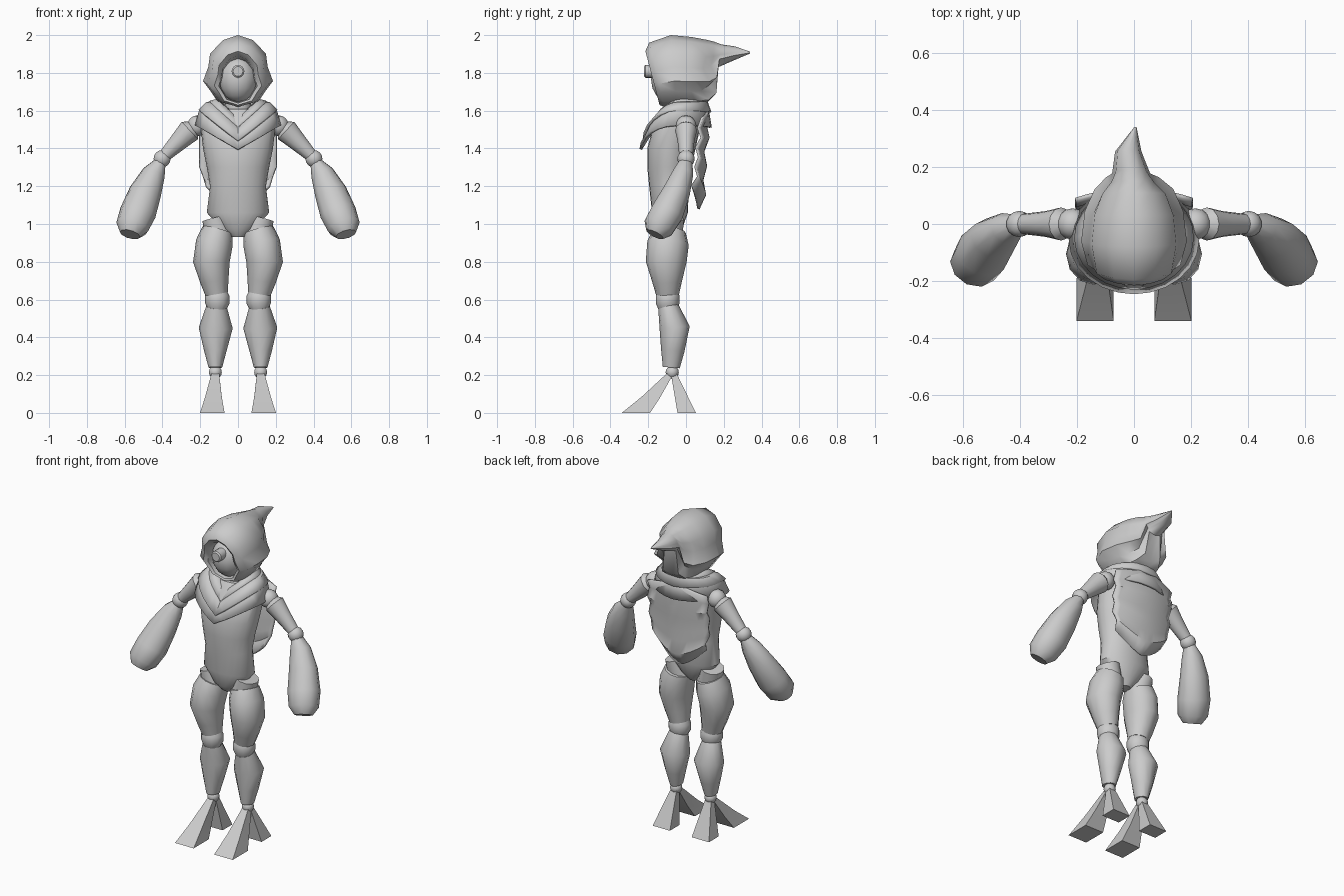
import bpy, bmesh
from math import sin, cos, pi, radians
from mathutils import Vector

if "Cube" in bpy.data.objects:
    bpy.data.objects.remove(bpy.data.objects["Cube"])


def finish(name, bm, angle=40, thick=0):
    bmesh.ops.recalc_face_normals(bm, faces=bm.faces)
    me = bpy.data.meshes.new(name)
    bm.to_mesh(me)
    bm.free()
    ob = bpy.data.objects.new(name, me)
    bpy.context.collection.objects.link(ob)
    if thick:
        m = ob.modifiers.new("thickness", "SOLIDIFY")
        m.thickness, m.offset = thick, 0
    bpy.ops.object.select_all(action="DESELECT")
    ob.select_set(True)
    bpy.context.view_layer.objects.active = ob
    bpy.ops.object.shade_smooth_by_angle(angle=radians(angle))
    return ob


def loft(name, rings, caps=(True, True), closed=True, angle=40, thick=0):
    """Skin a list of equal-length point rings."""
    bm = bmesh.new()
    rows = [[bm.verts.new(p) for p in r] for r in rings]
    n = len(rows[0])
    for a, b in zip(rows, rows[1:]):
        for i in range(n if closed else n - 1):
            j = (i + 1) % n
            bm.faces.new((a[i], a[j], b[j], b[i]))
    if caps[0]:
        bm.faces.new(rows[0])
    if caps[1]:
        bm.faces.new(rows[-1])
    return finish(name, bm, angle, thick)


def tube(name, path, s=1, n=12):
    """Limb along (x, y, z, rx, ry) stations, mirrored by s."""
    pts = [Vector(p[:3]) for p in path]
    rings = []
    for i, p in enumerate(path):
        d = (pts[min(i + 1, len(pts) - 1)] - pts[max(i - 1, 0)]).normalized()
        u = Vector((1, 0, 0))
        u = (u - d * u.dot(d)).normalized()
        v = d.cross(u)
        ring = [pts[i] + u * p[3] * cos(2 * pi * k / n) + v * p[4] * sin(2 * pi * k / n) for k in range(n)]
        rings.append([(q.x * s, q.y, q.z) for q in ring])
    return loft(name, rings)


def girth(rx, yf, yb, zs, zf=None, zb=None, n=24):
    """Body ring; its height can dip in a V at front and back."""
    zf, zb = zs if zf is None else zf, zs if zb is None else zb
    out = []
    for k in range(n):
        a = 2 * pi * k / n
        c, t = cos(a), sin(a)
        end = zf if t < 0 else zb
        out.append((rx * c, (yf + yb) / 2 + (yb - yf) / 2 * t, zs + (end - zs) * (1 - abs(c))))
    return out


def ball(name, loc, r, squash=1):
    bm = bmesh.new()
    bmesh.ops.create_uvsphere(bm, u_segments=14, v_segments=8, radius=r)
    for v in bm.verts:
        v.co = Vector((v.co.x, v.co.y, v.co.z * squash)) + Vector(loc)
    return finish(name, bm)


def rect(x, w, y0, y1, z):
    return [(x - w, y0, z), (x + w, y0, z), (x + w, y1, z), (x - w, y1, z)]


# Torso, pelvis and neck
loft("torso", [girth(*r) for r in (
    (.035, -.13, -.05, .93), (.09, -.165, -.02, .975), (.165, -.18, .01, 1.06), (.148, -.195, .015, 1.2),
    (.165, -.205, .03, 1.3), (.185, -.205, .05, 1.4), (.2, -.17, .08, 1.53), (.12, -.11, .06, 1.61))])
tube("neck", [(0, -.03, 1.55, .07, .06), (0, -.03, 1.72, .07, .06)])

# Layered scarf
layers = [
    [(.14, -.14, .08, 1.63, 1.53, 1.63), (.2, -.2, .115, 1.6, 1.46, 1.6), (.222, -.24, .13, 1.52, 1.395, 1.51)],
    [(.1, -.1, .06, 1.645, 1.55, 1.65), (.165, -.175, .11, 1.64, 1.5, 1.645), (.205, -.225, .128, 1.6, 1.44, 1.59)],
    [(.08, -.08, .05, 1.63, 1.56, 1.63), (.115, -.13, .08, 1.655, 1.55, 1.66), (.15, -.17, .11, 1.645, 1.51, 1.64)],
]
for i, lay in enumerate(layers):
    loft(f"scarf_layer_{i + 1}", [girth(*r) for r in lay], caps=(False, False), thick=.014)

# Back cape with chevron folds and a pointed hem
cape, folds = [], (.12, .1, .118, .09, .105, .085, .1, .065)
for i, y in enumerate(folds):
    t = i / (len(folds) - 1)
    row = []
    for k in range(13):
        u = k / 6 - 1
        top, hem = 1.61 - .05 * abs(u), 1.08 + .12 * abs(u) ** 1.5
        row.append(((.205 - .04 * max(0, t - .7) / .3) * u, y - .035 * u * u, top + (hem - top) * t))
    cape.append(row)
loft("cape", cape, caps=(False, False), closed=False, thick=.014)

# Hood: front outline swept back into a swept tail (x, height 0-1, back fold)
half = [(0, 1, 0), (.08, .93, 0), (.148, .74, 0), (.157, .56, -.015), (.185, .36, .02),
        (.145, .22, -.02), (.11, .08, .02), (0, 0, 0)]
outline = half + [(-x, h, f) for x, h, f in half[-2:0:-1]]
hood = []
# y top, y bottom, z top, z bottom, width scale, fold amount, x shift
for yt, yb, zt, zb, w, f, dx in (
        (-.1, -.06, 1.87, 1.65, .5, 0, 0), (-.19, -.135, 1.89, 1.64, .55, 0, 0),
        (-.215, -.14, 1.915, 1.63, .68, 0, 0), (-.195, -.115, 1.96, 1.62, .88, 0, 0),
        (-.08, -.05, 2, 1.62, 1, 0, 0), (.03, .04, 1.99, 1.62, .93, .5, 0), (.11, .1, 1.975, 1.63, .74, 1, 0),
        (.15, .14, 1.965, 1.67, .5, 1, -.005), (.19, .17, 1.95, 1.83, .36, 0, -.01),
        (.26, .25, 1.94, 1.865, .25, 0, -.02), (.34, .34, 1.912, 1.903, .02, 0, .005)):
    hood.append([(x * w + dx, yb + (yt - yb) * h + fo * f, zb + (zt - zb) * h) for x, h, fo in outline])
loft("hood", hood, caps=(False, True), angle=50)

# Face and single eye
face = ball("face", (0, 0, 0), .1, 1.22)
face.location = (0, -.085, 1.765)
tube("eye", [(0, -.15, 1.808, .034, .034), (0, -.215, 1.808, .034, .034), (0, -.222, 1.808, .026, .026)], n=16)

for s, side in ((-1, "right"), (1, "left")):
    # Arm
    ball(f"{side}_shoulder", (.215 * s, 0, 1.52), .055)
    tube(f"{side}_upper_arm", [(.235, 0, 1.51, .04, .04), (.255, 0, 1.495, .063, .058),
                               (.31, 0, 1.44, .05, .045), (.385, 0, 1.365, .034, .036)], s)
    ball(f"{side}_elbow", (.402 * s, 0, 1.345), .046)
    tube(f"{side}_forearm", [(.41, 0, 1.33, .03, .035), (.445, -.015, 1.27, .062, .056),
                             (.49, -.05, 1.17, .086, .075), (.53, -.1, 1.06, .097, .09),
                             (.56, -.145, .985, .088, .085), (.572, -.165, .945, .055, .05)], s, n=10)
    # Leg
    tube(f"{side}_hip", [(.1, -.09, .93, .075, .07), (.125, -.085, 1.03, .065, .075)], s)
    tube(f"{side}_thigh", [(.108, -.085, .965, .083, .085), (.125, -.095, .9, .098, .11),
                           (.141, -.105, .8, .097, .108), (.125, -.1, .7, .076, .08),
                           (.113, -.098, .63, .06, .062)], s)
    tube(f"{side}_knee", [(.11, -.097, .65, .05, .05), (.11, -.097, .62, .065, .063),
                          (.11, -.097, .58, .065, .063), (.112, -.095, .55, .05, .05)], s)
    tube(f"{side}_shin", [(.114, -.095, .565, .054, .054), (.118, -.06, .45, .09, .08),
                          (.12, -.07, .33, .06, .062), (.12, -.078, .24, .036, .045)], s)
    ball(f"{side}_ankle", (.12 * s, -.073, .215), .035)
    # Split foot: long toe and short heel
    loft(f"{side}_toe", [rect(.12 * s, .02, -.1, -.065, .21), rect(.13 * s, .044, -.235, -.135, .085),
                         rect(.136 * s, .065, -.34, -.19, 0)])
    loft(f"{side}_heel", [rect(.12 * s, .02, -.08, -.05, .21), rect(.136 * s, .06, -.045, .052, 0)])
